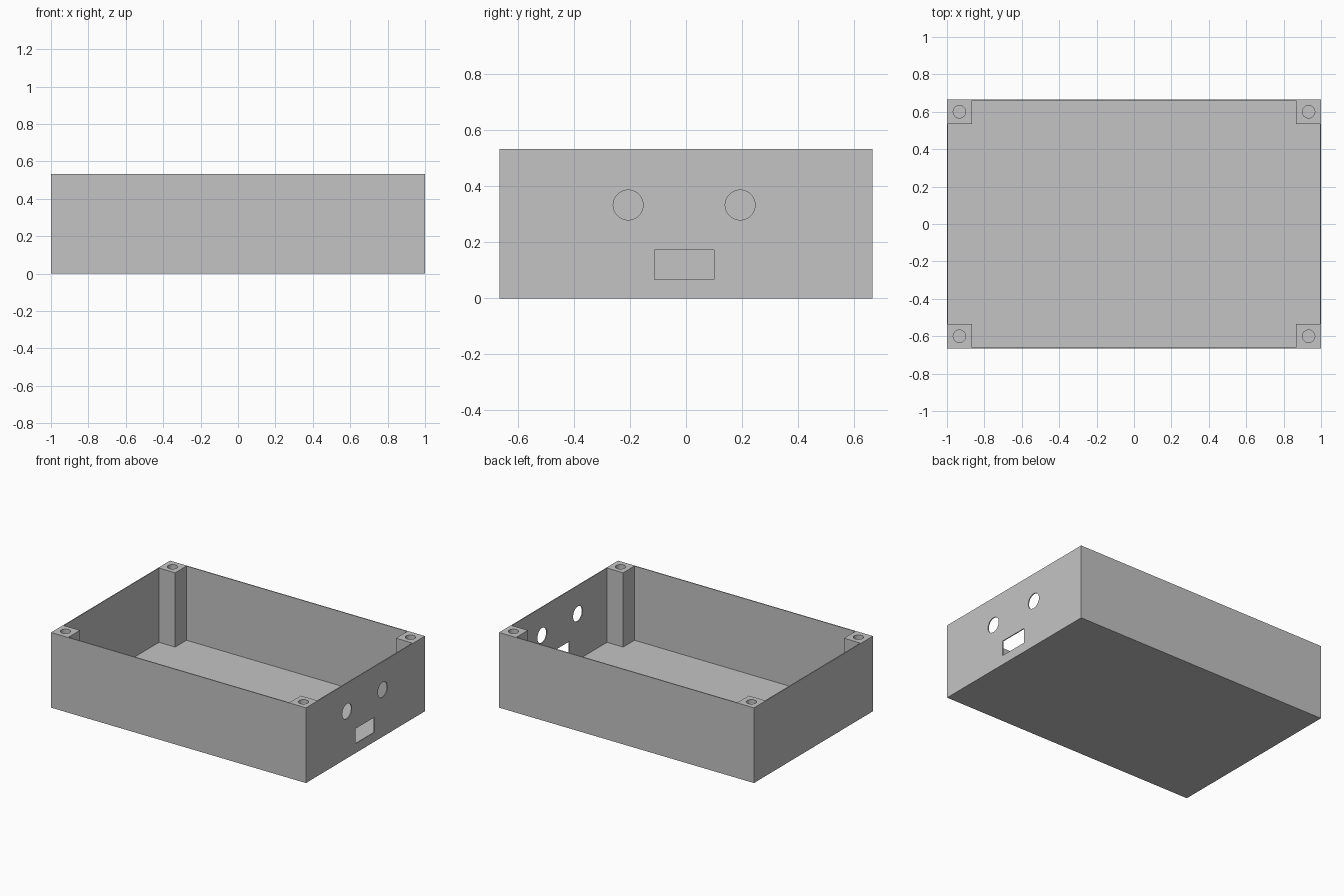
import bpy
import bmesh
import math
from mathutils import Matrix, Vector

if "Cube" in bpy.data.objects:
    bpy.data.objects.remove(bpy.data.objects["Cube"], do_unlink=True)

UNIT = 2 / 150            # one design unit; the box is 150 x 100 x 40
LENGTH, WIDTH, HEIGHT = 150 * UNIT, 100 * UNIT, 40 * UNIT
WALL = 0.5 * UNIT
POST = 10 * UNIT
SCREW_RADIUS = 2.5 * UNIT
SCREW_DEPTH = 20 * UNIT

grey = bpy.data.materials.new("plain grey")
grey.use_nodes = True
grey.diffuse_color = (0.55, 0.55, 0.55, 1)
grey.node_tree.nodes["Principled BSDF"].inputs["Base Color"].default_value = grey.diffuse_color


def add_object(name, bm):
    mesh = bpy.data.meshes.new(name)
    bmesh.ops.recalc_face_normals(bm, faces=bm.faces)
    bm.to_mesh(mesh)
    bm.free()
    mesh.materials.append(grey)
    obj = bpy.data.objects.new(name, mesh)
    bpy.context.collection.objects.link(obj)
    return obj


def box(name, centre, size):
    bm = bmesh.new()
    bmesh.ops.create_cube(bm, size=1, matrix=Matrix.Translation(centre) @ Matrix.Diagonal((*size, 1)))
    return add_object(name, bm)


def cylinder(name, centre, radius, depth, rotation=Matrix.Identity(4)):
    bm = bmesh.new()
    bmesh.ops.create_cone(bm, cap_ends=True, segments=48, radius1=radius, radius2=radius,
                          depth=depth, matrix=Matrix.Translation(centre) @ rotation)
    return add_object(name, bm)


def cut(target, cutter):
    cutter.hide_render = True
    mod = target.modifiers.new(cutter.name, "BOOLEAN")
    mod.operation = "DIFFERENCE"
    mod.solver = "EXACT"
    mod.object = cutter
    bpy.context.view_layer.objects.active = target
    bpy.ops.object.modifier_apply(modifier=mod.name)
    bpy.data.objects.remove(cutter, do_unlink=True)


# Outer block of the open box
enclosure = box("enclosure", (0, 0, HEIGHT / 2), (LENGTH, WIDTH, HEIGHT))

# Cavity with notched corners, which leaves thin walls and square corner posts
ix, iy = LENGTH / 2 - WALL, WIDTH / 2 - WALL
px, py = LENGTH / 2 - POST, WIDTH / 2 - POST
quarter = [(ix, py), (px, py), (px, iy)]
outline = (quarter + [(-x, y) for x, y in reversed(quarter)]
           + [(-x, -y) for x, y in quarter] + [(x, -y) for x, y in reversed(quarter)])
bm = bmesh.new()
base = bm.faces.new([bm.verts.new((x, y, WALL)) for x, y in outline])
raised = bmesh.ops.extrude_face_region(bm, geom=[base])["geom"]
bmesh.ops.translate(bm, vec=Vector((0, 0, HEIGHT)),
                    verts=[v for v in raised if isinstance(v, bmesh.types.BMVert)])
cut(enclosure, add_object("cavity_cutter", bm))

# Blind screw holes in the corner posts
for sx in (-1, 1):
    for sy in (-1, 1):
        centre = (sx * (LENGTH - POST) / 2, sy * (WIDTH - POST) / 2, HEIGHT)
        cut(enclosure, cylinder("screw_cutter", centre, SCREW_RADIUS, 2 * SCREW_DEPTH))

# Two round ports and one rectangular port through the left end wall
sideways = Matrix.Rotation(math.pi / 2, 4, "Y")
for y in (-15.5, 14.5):
    cut(enclosure, cylinder("round_port_cutter", (LENGTH / 2, y * UNIT, 25 * UNIT),
                            4 * UNIT, 4 * UNIT, sideways))
cut(enclosure, box("socket_port_cutter", (LENGTH / 2, -0.5 * UNIT, 9 * UNIT),
                   (4 * UNIT, 16 * UNIT, 8 * UNIT)))

# Smooth hole walls, sharp box edges
bpy.ops.object.select_all(action="DESELECT")
enclosure.select_set(True)
bpy.context.view_layer.objects.active = enclosure
bpy.ops.object.shade_smooth_by_angle(angle=math.radians(30))
